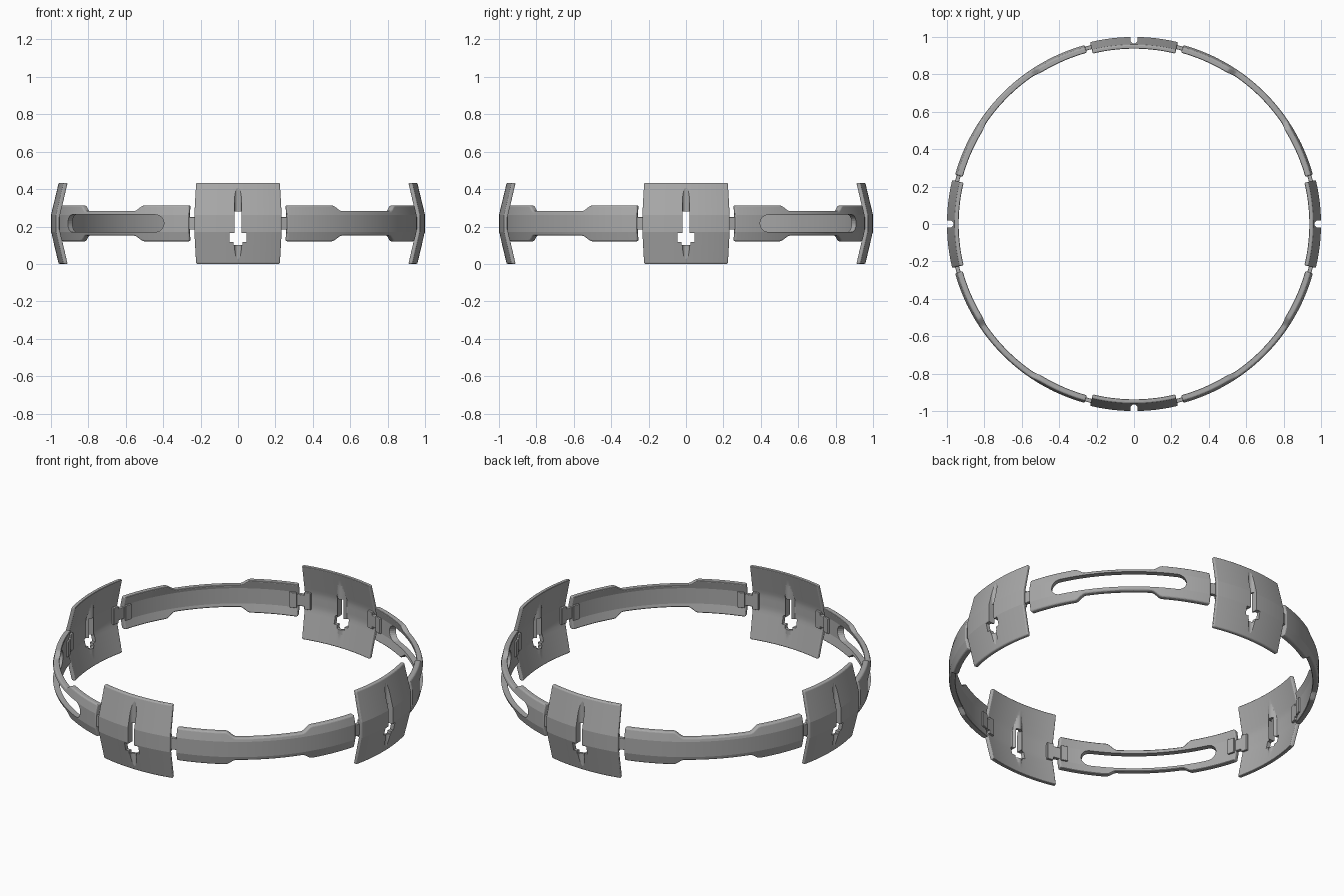
import bpy, bmesh, math
from math import radians, sin, cos, pi

if "Cube" in bpy.data.objects:
    bpy.data.objects.remove(bpy.data.objects["Cube"])

MID = 0.217      # height of the ring's centre line
BAND = 0.045     # half height of the upright middle band
SLOPE = 0.24     # inward lean of the flaps

grey = bpy.data.materials.new("mid grey")
grey.use_nodes = True
grey.diffuse_color = (0.4, 0.4, 0.4, 1)
grey.node_tree.nodes["Principled BSDF"].inputs["Base Color"].default_value = (0.4, 0.4, 0.4, 1)


def make_object(name, bm):
    bmesh.ops.recalc_face_normals(bm, faces=bm.faces)
    mesh = bpy.data.meshes.new(name)
    bm.to_mesh(mesh)
    bm.free()
    mesh.materials.append(grey)
    obj = bpy.data.objects.new(name, mesh)
    bpy.context.collection.objects.link(obj)
    return obj


def sweep(name, angles, profile):
    """Skin closed (radius, height) profiles around the z axis."""
    bm = bmesh.new()
    rings = [[bm.verts.new((r * cos(a), r * sin(a), MID + z)) for r, z in profile(a)]
             for a in map(radians, angles)]
    n = len(rings[0])
    for p, q in zip(rings, rings[1:]):
        for i in range(n):
            j = (i + 1) % n
            bm.faces.new((p[i], p[j], q[j], q[i]))
    bm.faces.new(rings[0])
    bm.faces.new(rings[-1])
    return make_object(name, bm)


def prism(points, shift):
    """Extrude an outline of 3D points along a vector to make a cutter."""
    bm = bmesh.new()
    face = bm.faces.new([bm.verts.new(p) for p in points])
    ext = bmesh.ops.extrude_face_region(bm, geom=[face])
    bmesh.ops.translate(bm, vec=shift,
                        verts=[v for v in ext["geom"] if isinstance(v, bmesh.types.BMVert)])
    obj = make_object("cutter", bm)
    obj.hide_render = True
    return obj


def finish(obj, turn, bevel, cutters=()):
    """Round the rims, cut the openings, smooth and turn into place."""
    bpy.ops.object.select_all(action="DESELECT")
    bpy.context.view_layer.objects.active = obj
    obj.select_set(True)
    mod = obj.modifiers.new("rim", "BEVEL")
    mod.width, mod.segments = bevel, 3
    mod.limit_method, mod.angle_limit = "ANGLE", radians(55)
    bpy.ops.object.modifier_apply(modifier="rim")
    for cutter in cutters:
        mod = obj.modifiers.new("cut", "BOOLEAN")
        mod.operation, mod.solver, mod.object = "DIFFERENCE", "EXACT", cutter
        bpy.ops.object.modifier_apply(modifier="cut")
        bpy.data.objects.remove(cutter)
    bpy.ops.object.shade_smooth_by_angle(angle=radians(12))
    obj.rotation_euler.z = radians(turn)


def spread(half, count):
    return [half * (2 * i / count - 1) for i in range(count + 1)]


def lean(radius, z):
    return radius - SLOPE * max(0, abs(z) - BAND)


# Wide plates, with a raised rib on the inside of the groove
def plate_profile(a):
    y = 0.97 * sin(a)
    rib = 0.95 + 0.03 * (y / 0.035) ** 2
    outer = [(lean(1.0, z), z) for z in (-MID, -BAND, BAND, MID)]
    heights = [MID * (1 - i / 12) for i in range(25)]
    inner = [(min(lean(0.977, z), max(rib, 0.94)), z) for z in heights]
    return outer + inner


def groove_cutter():
    arc = [(0.985 - 0.02 * sin(pi * i / 10), 0.02 * cos(pi * i / 10), -0.1) for i in range(11)]
    return prism(arc + [(1.1, -0.02, -0.1), (1.1, 0.02, -0.1)], (0, 0, 0.7))


def keyhole_cutter():
    half = [(0.024, 0.1), (0.024, 0.117), (0.045, 0.117), (0.045, 0.165), (0.02, 0.165), (0.02, 0.28)]
    outline = half + [(-y, z) for y, z in reversed(half)]
    return prism([(0.85, y, z) for y, z in outline], (0.3, 0, 0))


plate_angles = sorted(set(spread(13.6, 16) + spread(2.2, 14)))
for side, turn in (("left", 0), ("back", 90), ("right", 180), ("front", 270)):
    plate = sweep(side + "_plate", plate_angles, plate_profile)
    finish(plate, turn, 0.007, (groove_cutter(), keyhole_cutter()))


# Curved links, wide at the ends and narrow in the middle
def link_profile(a):
    t = min(1, max(0, (abs(math.degrees(a)) - 10.5) / 3.5))
    h = 0.066 + 0.03 * t * t * (3 - 2 * t)
    zs = (-h, -BAND, BAND, h)
    return [(lean(0.992, z), z) for z in zs] + [(lean(0.96, z), z) for z in reversed(zs)]


def slot_cutter():
    r, reach = 0.046, 0.363 - 0.046
    ends = []
    for sign in (1, -1):
        for i in range(13):
            b = pi * (i / 12 - 0.5)
            ends.append((0.75, sign * (reach + r * cos(b)), MID + sign * r * sin(b)))
    return prism(ends, (0.4, 0, 0))


link_angles = sorted(set(spread(29.6, 36) + [s * (10.5 + 0.5 * i) for s in (1, -1) for i in range(8)]))
for side, turn, slotted in (("back_left", 45, True), ("back_right", 135, False),
                            ("front_right", 225, True), ("front_left", 315, False)):
    link = sweep(side + "_link", link_angles, link_profile)
    finish(link, turn, 0.008, (slot_cutter(),) if slotted else ())


# Hinges bridging each gap: a neck with a block on either inner side
def block(r0, r1, h):
    return lambda a: [(r1, -h), (r1, h), (r0, h), (r0, -h)]


for i in range(4):
    for sign in (-1, 1):
        for part, lo, hi, shape in (("neck", 12, 17, block(0.962, 0.984, 0.034)),
                                    ("plate_block", 11.2, 13.4, block(0.962, 0.982, 0.05)),
                                    ("link_block", 15.8, 18.2, block(0.95, 0.97, 0.045))):
            angles = [sign * (lo + (hi - lo) * k / 3) for k in range(4)]
            hinge = sweep(f"hinge_{part}_{i}_{'a' if sign < 0 else 'b'}", angles, shape)
            finish(hinge, 90 * i, 0.003)
